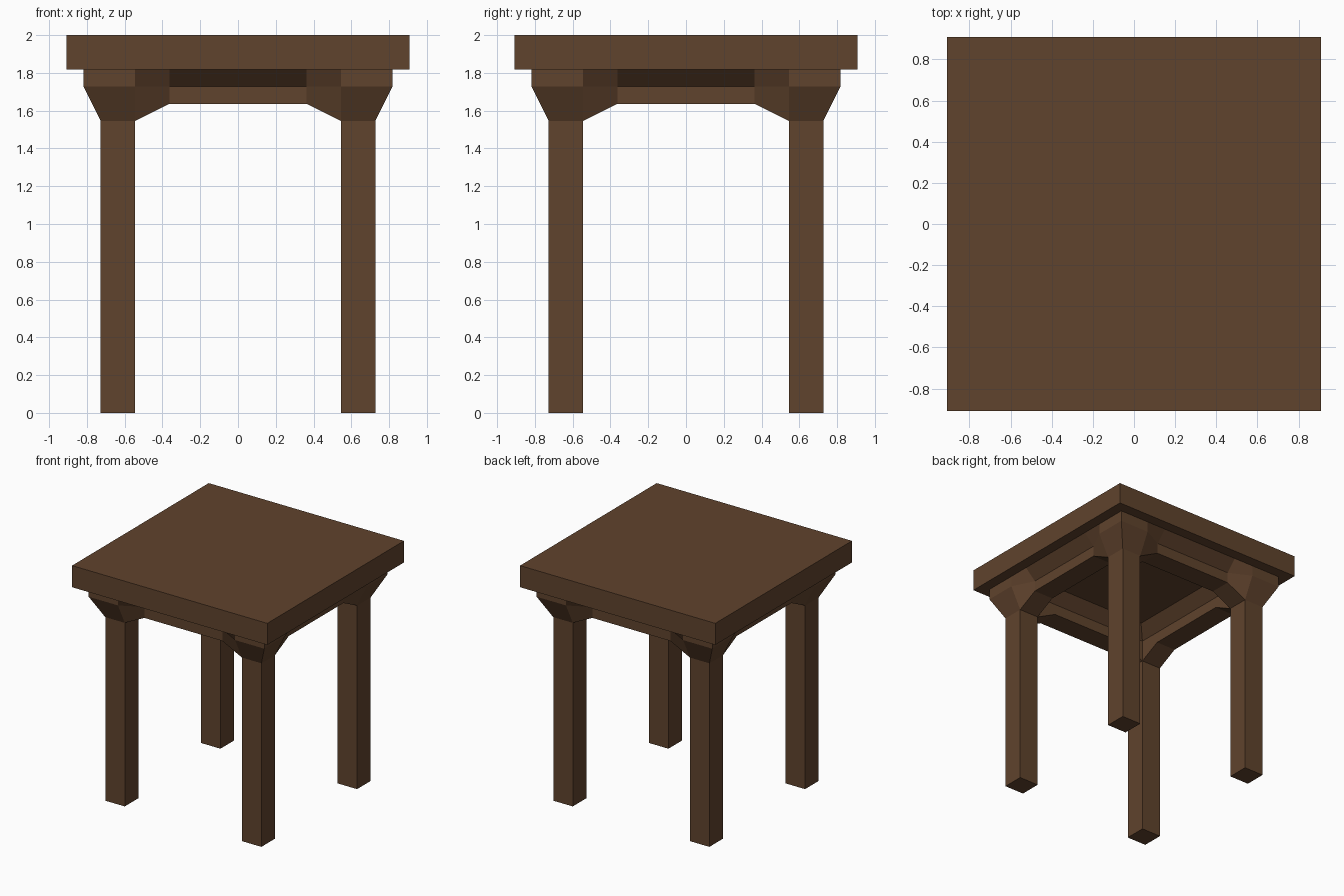
import bpy, bmesh

if "Cube" in bpy.data.objects:
    bpy.data.objects.remove(bpy.data.objects["Cube"])

U = 1 / 11  # design grid: table is 22 units tall, 20 wide

wood = bpy.data.materials.new("dark brown wood")
wood.diffuse_color = (0.117, 0.056, 0.026, 1)
wood.use_nodes = True
wood.node_tree.nodes["Principled BSDF"].inputs["Base Color"].default_value = wood.diffuse_color


def loft(bm, sections):
    """Bridge matching rings of points into a closed solid."""
    rings = [[bm.verts.new([c * U for c in p]) for p in s] for s in sections]
    n = len(rings[0])
    for a, b in zip(rings, rings[1:]):
        for i in range(n):
            j = (i + 1) % n
            bm.faces.new((a[i], a[j], b[j], b[i]))
    bm.faces.new(rings[0])
    bm.faces.new(rings[-1])


def finish(name, bm):
    bmesh.ops.recalc_face_normals(bm, faces=bm.faces)
    me = bpy.data.meshes.new(name)
    bm.to_mesh(me)
    bm.free()
    me.materials.append(wood)
    bpy.context.collection.objects.link(bpy.data.objects.new(name, me))


def square(lo, hi, z, sx=1, sy=1):
    return [(sx * x, sy * y, z) for x, y in ((lo, lo), (hi, lo), (hi, hi), (lo, hi))]


# Table top
bm = bmesh.new()
loft(bm, [square(-10, 10, 20), square(-10, 10, 22)])
finish("table_top", bm)

# Cross-sections as (distance from centre, height)
RAIL = [(8, 18), (8, 19), (9, 20), (5, 20), (6, 19), (6, 18)]
WING = [(8, 17), (9, 19), (9, 20), (5, 20), (6, 19), (6, 17)]

# Legs with flared heads, and tapering wings reaching to the rails
for sx, side in ((-1, "left"), (1, "right")):
    for sy, end in ((-1, "front"), (1, "back")):
        bm = bmesh.new()
        loft(bm, [square(6, 8, 0, sx, sy), square(6, 8, 17, sx, sy),
                  square(6, 9, 19, sx, sy), square(6, 9, 20, sx, sy)])
        finish(f"{end}_{side}_leg", bm)
        bm = bmesh.new()
        loft(bm, [[(sx * 6, sy * d, z) for d, z in WING],
                  [(sx * 4, sy * d, z) for d, z in RAIL]])
        loft(bm, [[(sx * d, sy * 6, z) for d, z in WING],
                  [(sx * d, sy * 4, z) for d, z in RAIL]])
        finish(f"{end}_{side}_bracket", bm)

# Rails under the top
for s, a, b in ((-1, "front", "left"), (1, "back", "right")):
    bm = bmesh.new()
    loft(bm, [[(x, s * d, z) for d, z in RAIL] for x in (-4, 4)])
    finish(f"{a}_rail", bm)
    bm = bmesh.new()
    loft(bm, [[(s * d, y, z) for d, z in RAIL] for y in (-4, 4)])
    finish(f"{b}_rail", bm)
